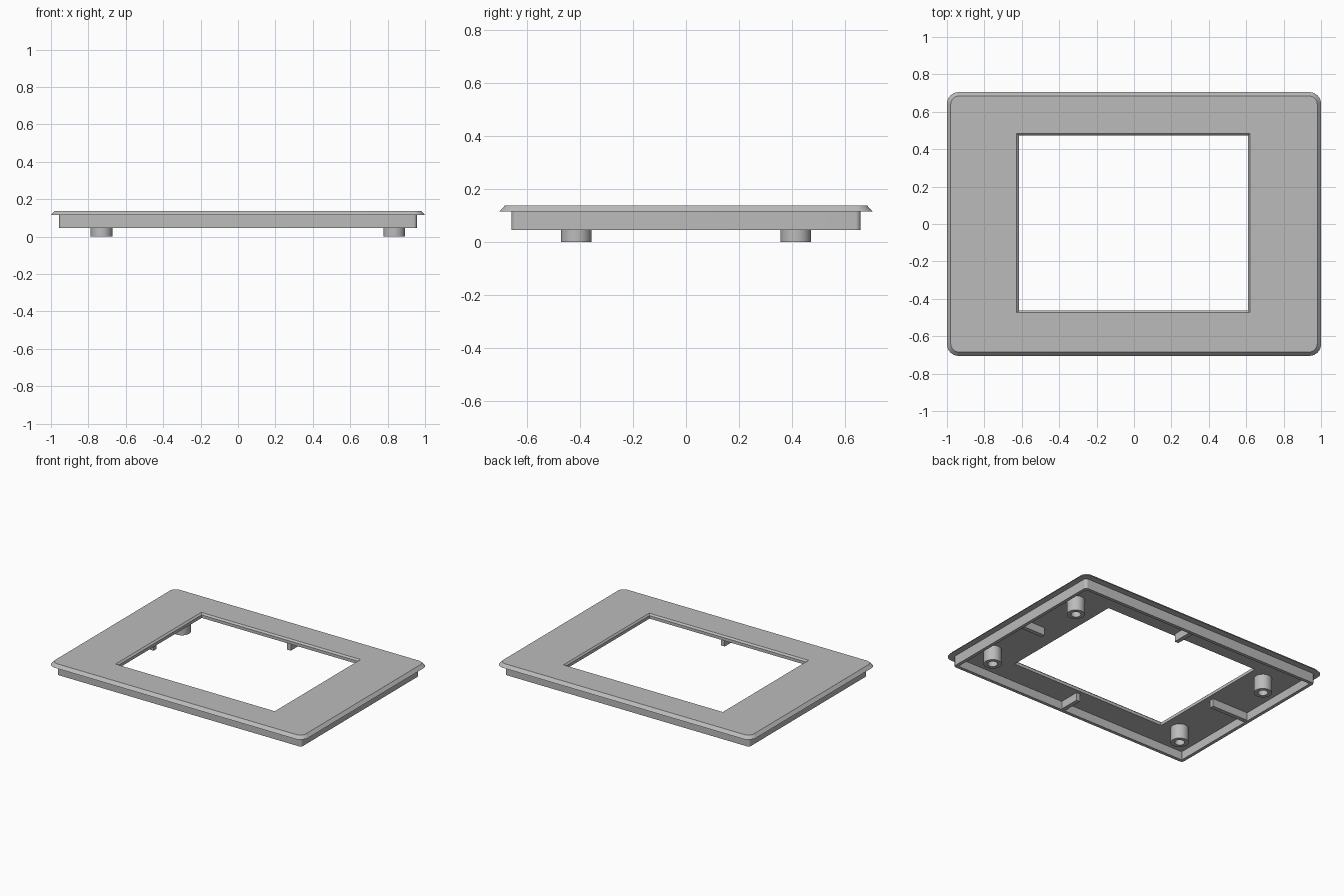
import bpy
import bmesh
from math import cos, sin, pi

if "Cube" in bpy.data.objects:
    bpy.data.objects.remove(bpy.data.objects["Cube"], do_unlink=True)

grey = bpy.data.materials.new("light_grey_plastic")
grey.use_nodes = True
colour = (0.5, 0.5, 0.5, 1)
grey.diffuse_color = colour
grey.node_tree.nodes["Principled BSDF"].inputs["Base Color"].default_value = colour

STEPS = 8  # segments per rounded corner


def rounded_ring(x0, x1, y0, y1, radius, z):
    """Rounded rectangle; a zero radius gives sharp corners."""
    centres = [(x1 - radius, y1 - radius), (x0 + radius, y1 - radius),
               (x0 + radius, y0 + radius), (x1 - radius, y0 + radius)]
    ring = []
    for corner, (cx, cy) in enumerate(centres):
        for i in range(STEPS + 1):
            a = (corner + i / STEPS) * pi / 2
            ring.append((cx + radius * cos(a), cy + radius * sin(a), z))
    return ring


def centred_ring(hx, hy, radius, z):
    return rounded_ring(-hx, hx, -hy, hy, radius, z)


def circle_ring(x, y, radius, z, count=32):
    return [(x + radius * cos(2 * pi * i / count),
             y + radius * sin(2 * pi * i / count), z) for i in range(count)]


def loft(name, rings, closed):
    """Skin rings in order; closed joins last to first, otherwise cap both ends."""
    bm = bmesh.new()
    loops = [[bm.verts.new(p) for p in ring] for ring in rings]
    pairs = list(zip(loops, loops[1:]))
    if closed:
        pairs.append((loops[-1], loops[0]))
    else:
        bm.faces.new(loops[0])
        bm.faces.new(loops[-1])
    for a, b in pairs:
        for i in range(len(a)):
            j = (i + 1) % len(a)
            bm.faces.new((a[i], a[j], b[j], b[i]))
    bmesh.ops.remove_doubles(bm, verts=bm.verts, dist=0.0001)
    bmesh.ops.recalc_face_normals(bm, faces=bm.faces)
    mesh = bpy.data.meshes.new(name)
    bm.to_mesh(mesh)
    bm.free()
    mesh.materials.append(grey)
    obj = bpy.data.objects.new(name, mesh)
    bpy.context.collection.objects.link(obj)
    bpy.ops.object.select_all(action='DESELECT')
    obj.select_set(True)
    bpy.context.view_layer.objects.active = obj
    bpy.ops.object.shade_smooth_by_angle(angle=pi / 6)
    return obj


def block(name, x0, x1, y0, y1, z0, z1):
    return loft(name, [[(x0, y0, z), (x1, y0, z), (x1, y1, z), (x0, y1, z)]
                       for z in (z0, z1)], False)


TOP, FLANGE, FLOOR, RIM = 0.137, 0.115, 0.105, 0.045

# Bezel: chamfered flange, hanging rim and window in one closed section
loft("bezel_frame", [
    centred_ring(0.98, 0.685, 0.045, TOP),
    centred_ring(1.0, 0.705, 0.062, FLANGE),
    centred_ring(0.957, 0.66, 0.02, FLANGE),
    centred_ring(0.957, 0.66, 0.02, RIM),
    centred_ring(0.934, 0.637, 0.004, RIM),
    centred_ring(0.934, 0.637, 0.004, FLOOR),
    rounded_ring(-0.615, 0.61, -0.463, 0.473, 0, FLOOR),
    rounded_ring(-0.615, 0.61, -0.463, 0.473, 0, TOP - 0.011),
    rounded_ring(-0.627, 0.62, -0.474, 0.484, 0, TOP),
], True)

# Screw bosses with blind holes
for side, x in (("right", -0.73), ("left", 0.835)):
    for end, y in (("front", -0.415), ("back", 0.415)):
        loft(f"{end}_{side}_screw_boss", [
            circle_ring(x, y, 0.058, FLOOR + 0.004),
            circle_ring(x, y, 0.058, 0),
            circle_ring(x, y, 0.032, 0),
            circle_ring(x, y, 0.032, 0.085),
        ], False)

# Locating ribs from the rim toward the window
T, MID, LOW, HIGH = 0.015, 0.055, 0.05, FLOOR + 0.004
block("right_rib", -0.94, -0.65, -T, T, LOW, HIGH)
block("left_rib", 0.76, 0.94, -T, T, LOW, HIGH)
block("front_rib", MID - T, MID + T, -0.642, -0.49, LOW, HIGH)
block("back_rib", MID - T, MID + T, 0.49, 0.642, LOW, HIGH)
